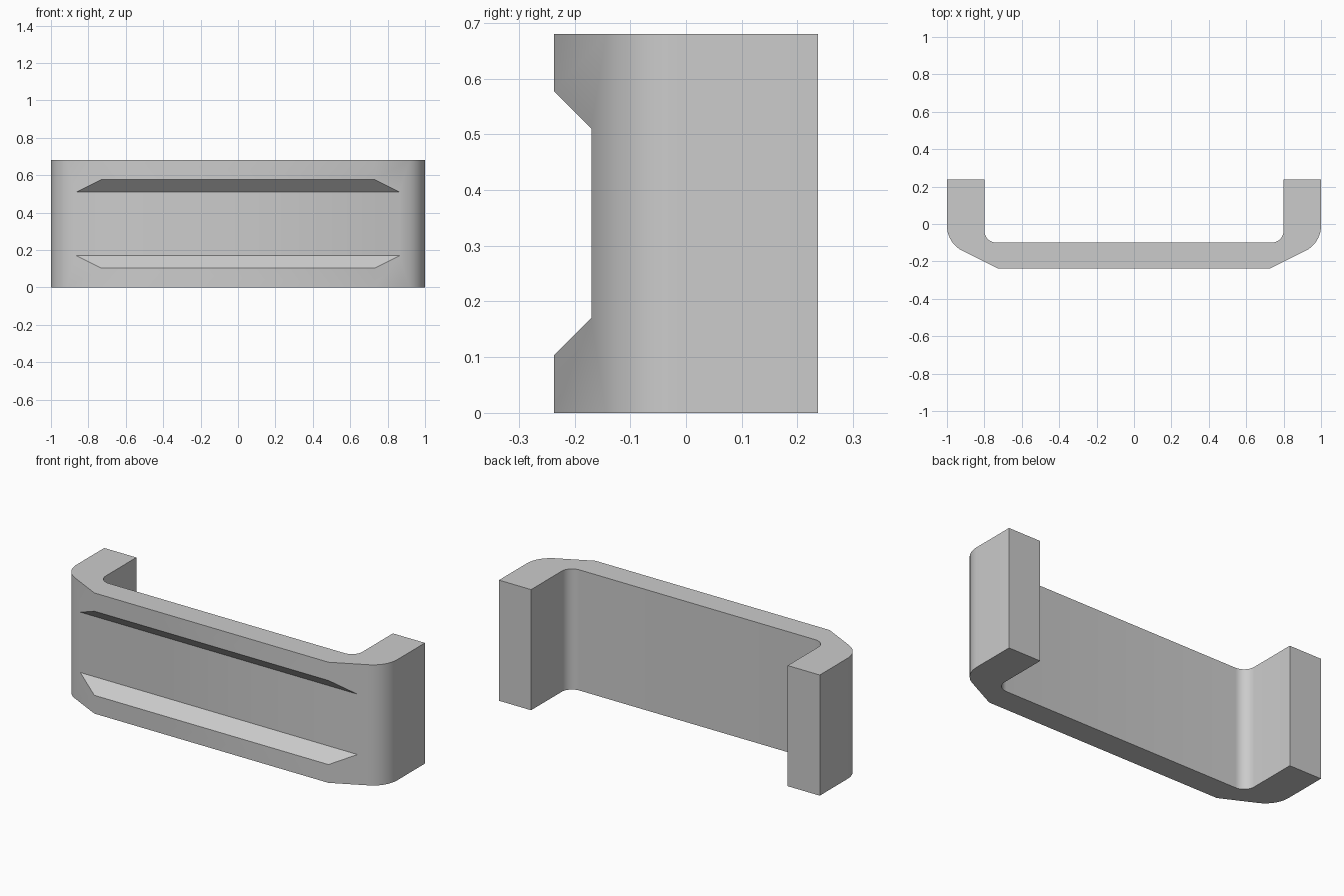
import bpy
import bmesh
from math import radians, cos, sin, tan, atan2
from mathutils import Vector

cube = bpy.data.objects.get("Cube")
if cube:
    bpy.data.objects.remove(cube, do_unlink=True)

HEIGHT = 0.68
FRONT, BACK = -0.237, 0.237

grey = bpy.data.materials.new("plain grey")
grey.use_nodes = True
colour = (0.6, 0.6, 0.6, 1)
grey.diffuse_color = colour
grey.node_tree.nodes["Principled BSDF"].inputs["Base Color"].default_value = colour


def fillet(before, corner, after, radius, steps=10):
    """Points of a round arc replacing a corner."""
    b, c, a = Vector(before), Vector(corner), Vector(after)
    u, v = (b - c).normalized(), (a - c).normalized()
    half = u.angle(v) / 2
    centre = c + (u + v).normalized() * radius / sin(half)
    start = c + u * radius / tan(half) - centre
    end = c + v * radius / tan(half) - centre
    a0 = atan2(start.y, start.x)
    sweep = atan2(start.x * end.y - start.y * end.x, start.dot(end))
    return [(centre.x + radius * cos(a0 + sweep * i / steps),
             centre.y + radius * sin(a0 + sweep * i / steps))
            for i in range(steps + 1)]


def prism(name, base, offset):
    """Extrude a flat outline along an offset."""
    bm = bmesh.new()
    face = bm.faces.new([bm.verts.new(p) for p in base])
    new = bmesh.ops.extrude_face_region(bm, geom=[face], use_keep_orig=True)["geom"]
    bmesh.ops.translate(bm, vec=offset, verts=[e for e in new if isinstance(e, bmesh.types.BMVert)])
    bmesh.ops.recalc_face_normals(bm, faces=bm.faces)
    mesh = bpy.data.meshes.new(name)
    bm.to_mesh(mesh)
    bm.free()
    mesh.materials.append(grey)
    obj = bpy.data.objects.new(name, mesh)
    bpy.context.collection.objects.link(obj)
    return obj


# U-shaped bracket: half plan with rounded corners, mirrored across x
half = [(0.73, FRONT)]
half += fillet((0.73, FRONT), (1, -0.102), (1, BACK), 0.15)
half += [(1, BACK), (0.8, BACK)]
half += fillet((0.8, BACK), (0.8, -0.1), (0, -0.1), 0.065)
plan = half + [(-x, y) for x, y in reversed(half)]
bracket = prism("bracket", [(x, y, 0) for x, y in plan], (0, 0, HEIGHT))

# Front channel with sloping upper and lower walls
channel = [(-1.2, -0.17, 0.17), (-1.2, -0.17, 0.51),
           (-1.2, -0.27, 0.61), (-1.2, -0.27, 0.07)]
cutter = prism("channel_cutter", channel, (2.4, 0, 0))
cutter.hide_render = True

cut = bracket.modifiers.new("channel", "BOOLEAN")
cut.operation = "DIFFERENCE"
cut.solver = "EXACT"
cut.object = cutter
bpy.ops.object.select_all(action="DESELECT")
bpy.context.view_layer.objects.active = bracket
bracket.select_set(True)
bpy.ops.object.modifier_apply(modifier=cut.name)
bpy.data.objects.remove(cutter, do_unlink=True)
bpy.ops.object.shade_smooth_by_angle(angle=radians(30))
